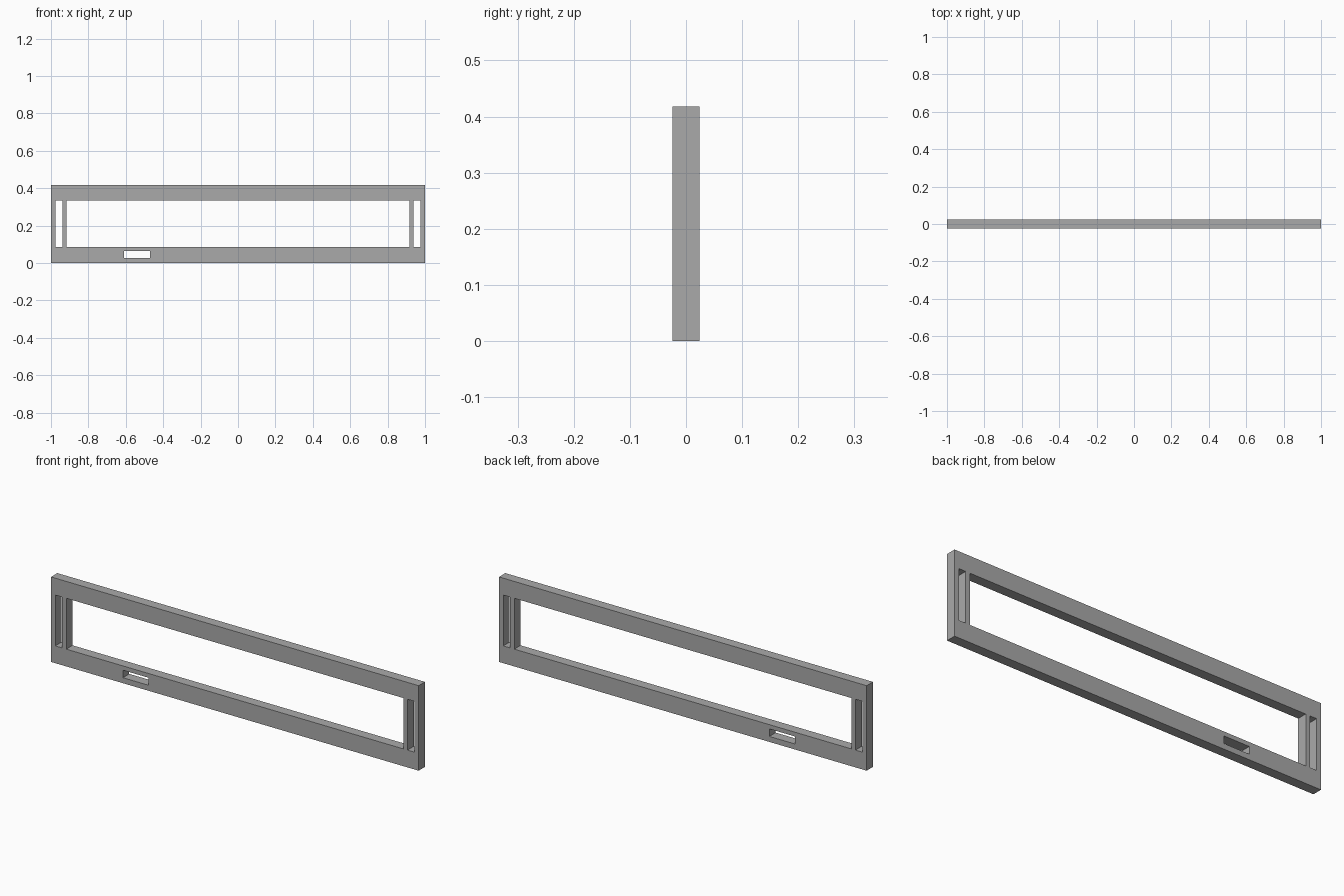
import bpy
import bmesh
import math
from mathutils import Matrix

cube = bpy.data.objects.get("Cube")
if cube:
    bpy.data.objects.remove(cube, do_unlink=True)

HEIGHT = 0.418
HALF_DEPTH = 0.0245
LOW, HIGH = 0.085, 0.335          # window sill and head

grey = bpy.data.materials.new("plain grey")
grey.use_nodes = True
colour = (0.4, 0.4, 0.4, 1)
grey.diffuse_color = colour
grey.node_tree.nodes["Principled BSDF"].inputs["Base Color"].default_value = colour

# Flat outline with rectangular holes, thickened into a plate
profile = bpy.data.curves.new("frame_profile", "CURVE")
profile.dimensions = "2D"
profile.fill_mode = "BOTH"
profile.extrude = HALF_DEPTH


def add_rectangle(x0, x1, z0, z1):
    spline = profile.splines.new("POLY")
    spline.points.add(3)
    corners = ((x0, z0), (x1, z0), (x1, z1), (x0, z1))
    for point, (x, z) in zip(spline.points, corners):
        point.co = (x, z, 0, 1)
    spline.use_cyclic_u = True


add_rectangle(-1, 1, 0, HEIGHT)                # outer edge
add_rectangle(-0.917, 0.917, LOW, HIGH)        # main window
add_rectangle(-0.977, -0.939, LOW, HIGH)       # right side slot
add_rectangle(0.939, 0.977, LOW, HIGH)         # left side slot
add_rectangle(-0.609, -0.471, 0.027, 0.064)    # small slot in lower rail

# Turn the profile into one welded, upright mesh
source = bpy.data.objects.new("frame_source", profile)
bpy.context.scene.collection.objects.link(source)
bpy.context.view_layer.update()
evaluated = source.evaluated_get(bpy.context.evaluated_depsgraph_get())
mesh = bpy.data.meshes.new_from_object(evaluated)
bpy.data.objects.remove(source, do_unlink=True)

bm = bmesh.new()
bm.from_mesh(mesh)
bmesh.ops.remove_doubles(bm, verts=bm.verts, dist=0.0001)
bmesh.ops.transform(bm, matrix=Matrix.Rotation(math.pi / 2, 4, "X"), verts=bm.verts)
bmesh.ops.recalc_face_normals(bm, faces=bm.faces)
for face in bm.faces:
    face.smooth = False
    face.material_index = 0
bm.to_mesh(mesh)
bm.free()

mesh.name = "frame"
mesh.materials.clear()
mesh.materials.append(grey)
frame = bpy.data.objects.new("frame", mesh)
bpy.context.scene.collection.objects.link(frame)
